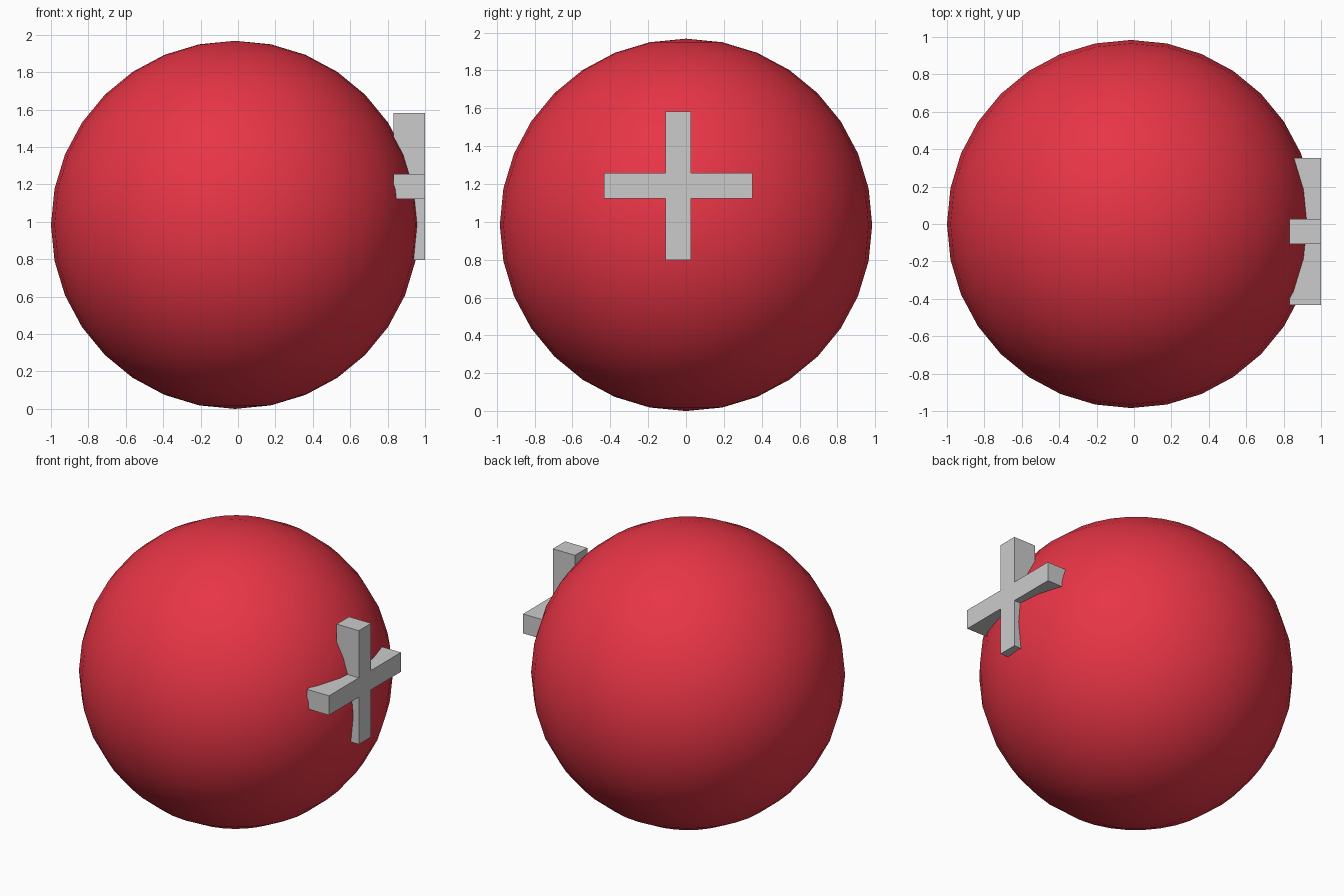
import bpy
import bmesh

if "Cube" in bpy.data.objects:
    bpy.data.objects.remove(bpy.data.objects["Cube"])

# Red ball
R = 0.984
bpy.ops.mesh.primitive_uv_sphere_add(segments=32, ring_count=16, radius=R,
                                     location=(-0.016, 0, R))
ball = bpy.context.object
ball.name = "ball"
bpy.ops.object.shade_smooth()
red = bpy.data.materials.new("red")
red.diffuse_color = (0.8, 0.035, 0.06, 1)
red.use_nodes = True
red.node_tree.nodes["Principled BSDF"].inputs["Base Color"].default_value = red.diffuse_color
ball.data.materials.append(red)

# Grey cross: plus-shaped profile extruded along x, sunk into the ball
L, W = 0.393, 0.067          # half length and half width of the arms
CY, CZ = -0.041, 1.19        # centre of the cross
X_BACK, X_FRONT = 0.831, 1.0
quarter = [(W, W), (W, L), (-W, L)]
profile = []
for _ in range(4):
    profile += quarter
    quarter = [(-z, y) for y, z in quarter]

bm = bmesh.new()
face = bm.faces.new([bm.verts.new((X_BACK, CY + y, CZ + z)) for y, z in profile])
ext = bmesh.ops.extrude_face_region(bm, geom=[face], use_keep_orig=True)
moved = [g for g in ext["geom"] if isinstance(g, bmesh.types.BMVert)]
bmesh.ops.translate(bm, vec=(X_FRONT - X_BACK, 0, 0), verts=moved)
bmesh.ops.recalc_face_normals(bm, faces=bm.faces)
mesh = bpy.data.meshes.new("cross")
bm.to_mesh(mesh)
bm.free()
bpy.context.collection.objects.link(bpy.data.objects.new("cross", mesh))
